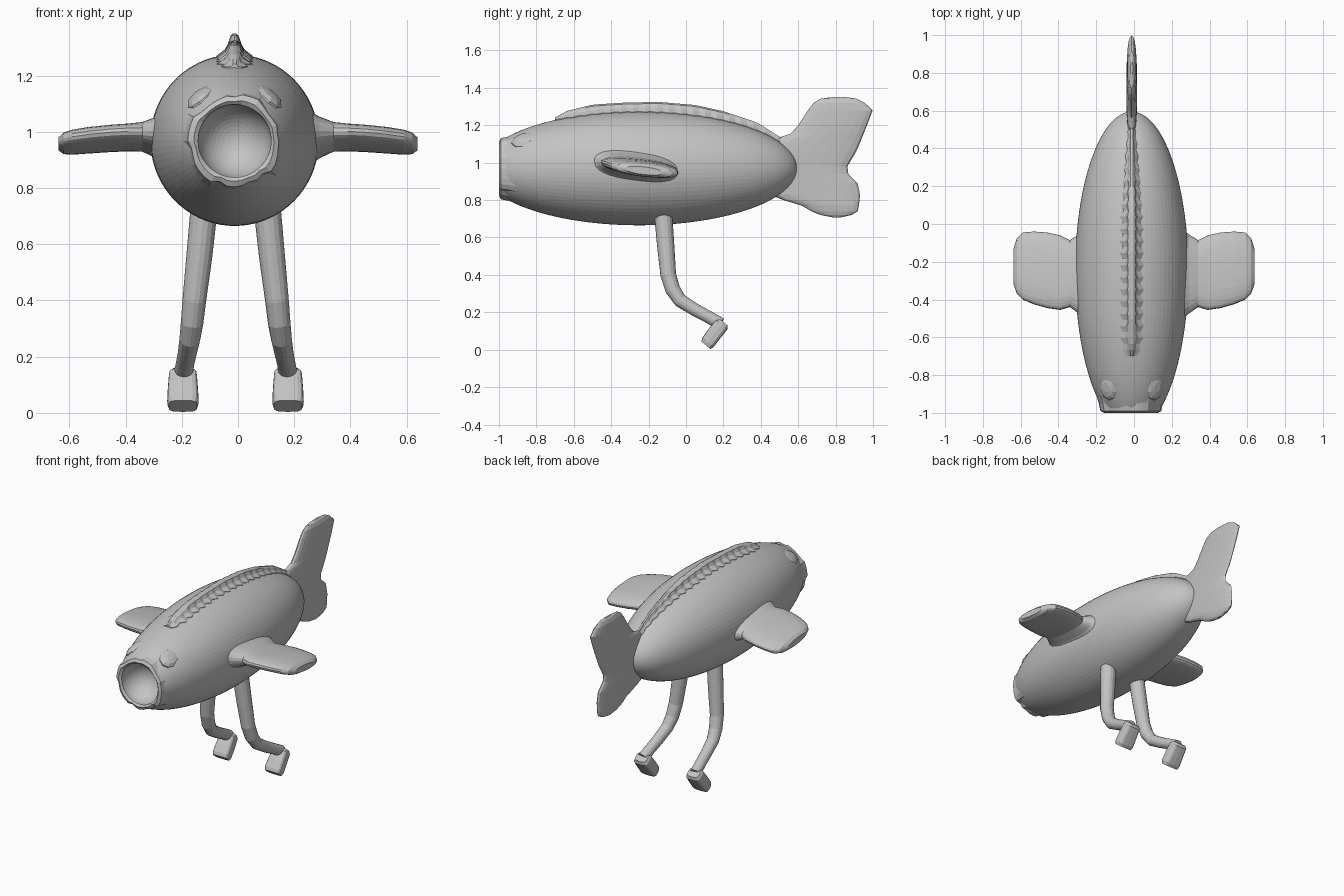
import bpy, bmesh, math, random
from mathutils import Vector

if "Cube" in bpy.data.objects:
    bpy.data.objects.remove(bpy.data.objects["Cube"])

random.seed(4)
CX, CY, CZ = -0.012, -0.25, 0.97        # body centre
RX, RY, RZ = 0.30, 0.845, 0.305         # body radii

grey = bpy.data.materials.new("plain grey")
grey.diffuse_color = (0.55, 0.55, 0.55, 1)
grey.use_nodes = True
grey.node_tree.nodes["Principled BSDF"].inputs["Base Color"].default_value = grey.diffuse_color


def skin(name, rings, loop=False):
    """Join rings of points into a closed surface (capped, or looped round)."""
    bm = bmesh.new()
    rows = [[bm.verts.new(p) for p in r] for r in rings]
    n = len(rows[0])
    pairs = list(zip(rows, rows[1:])) + ([(rows[-1], rows[0])] if loop else [])
    for a, b in pairs:
        for i in range(n):
            j = (i + 1) % n
            bm.faces.new((a[i], a[j], b[j], b[i]))
    if not loop:
        bm.faces.new(rows[0])
        bm.faces.new(rows[-1])
    bmesh.ops.recalc_face_normals(bm, faces=bm.faces)
    me = bpy.data.meshes.new(name)
    bm.to_mesh(me)
    bm.free()
    me.materials.append(grey)
    ob = bpy.data.objects.new(name, me)
    bpy.context.collection.objects.link(ob)
    return ob


def ring(c, u, v, n=20, e=2.0):
    """Superellipse around c with half axes u and v."""
    c, u, v = Vector(c), Vector(u), Vector(v)
    f = lambda t: math.copysign(abs(t) ** (2 / e), t)
    return [c + u * f(math.cos(a)) + v * f(math.sin(a))
            for a in (2 * math.pi * i / n for i in range(n))]


def swell(y):
    """Body radius factor at y."""
    return math.sqrt(max(0, 1 - ((y - CY) / RY) ** 2))


def body_ring(y, k):
    return ring((CX, y, CZ), (RX * k, 0, 0), (0, 0, RZ * k), 72)


# Body with a hollow round mouth
outer = []
for i in range(48):
    a = math.radians(1 + i * (150.5 - 1) / 47)
    outer.append(body_ring(CY + RY * math.cos(a), math.sin(a)))
bowl = []
for i in range(13):
    a = math.radians(i * 89 / 12)
    r = 0.13 * math.cos(a)
    bowl.append(ring((CX, -0.985 + 0.14 * math.sin(a), CZ - 0.003),
                     (r, 0, 0), (0, 0, r), 72))
skin("body", outer + bowl)

# Ragged lip
N = 36
jag = [random.uniform(-0.008, 0.01) for _ in range(N)]
lip = []
for y, r, k in ((-0.90, 0.182, 1.2), (-0.95, 0.168, 0.9), (-0.99, 0.160, 1),
                (-1.0, 0.142, 0.5), (-0.99, 0.130, 0), (-0.93, 0.130, 0)):
    pts = ring((CX, y, CZ - 0.002), (r, 0, 0), (0, 0, r), N)
    mid = Vector((CX, y, CZ))
    lip.append([p + (p - mid).normalized() * jag[i] * k for i, p in enumerate(pts)])
skin("mouth_lip", lip, loop=True)

# Low brow bumps above the mouth
for s, side in ((-1, "left"), (1, "right")):
    out = Vector((0.62 * s, -0.25, 0.78)).normalized()
    along = Vector((0, 1, 0.25)).normalized()
    across = out.cross(along).normalized()
    base = Vector((CX + 0.125 * s, -0.86, CZ + 0.155))
    skin(side + "_brow", [ring(base + out * h, along * (0.075 * k), across * (0.055 * k), 10)
                          for h, k in ((-0.03, 1.15), (0.0, 1), (0.012, 0.75), (0.018, 0.35))])

# Back crest
top_line = [(-0.71, 1.235), (-0.64, 1.275), (-0.5, 1.31), (-0.35, 1.32), (-0.15, 1.325),
            (0.05, 1.308), (0.2, 1.275), (0.38, 1.215), (0.53, 1.12)]


def interp(t, table):
    for (a, p), (b, q) in zip(table, table[1:]):
        if t <= b:
            return p + (q - p) * (t - a) / (b - a)
    return table[-1][1]


crest = []
for i in range(39):
    y = -0.70 + 1.22 * i / 38
    w = interp(y, [(-0.71, 0.03), (-0.6, 0.055), (0.0, 0.055), (0.25, 0.04), (0.53, 0.015)])
    w *= 1 + (0.16 if i % 2 else -0.16)
    s = CZ + RZ * swell(y) * math.sqrt(max(0.1, 1 - (w / (RX * swell(y))) ** 2))
    top = max(interp(y, top_line), s + 0.012)
    half = [(w, s - 0.02), (w, s + 0.003), (w * 0.55, s + (top - s) * 0.45),
            (min(0.022, w * 0.4), top - 0.008), (0.006, top)]
    prof = half + [(-x, z) for x, z in reversed(half)]
    crest.append([Vector((CX + x, y, z)) for x, z in prof])
skin("back_crest", crest)

# Forked tail: rows of z, front edge, rear edge, half thickness
tail = [(0.708, 0.78, 0.83, 0.008), (0.72, 0.72, 0.885, 0.016), (0.74, 0.67, 0.918, 0.022),
        (0.77, 0.62, 0.924, 0.026), (0.80, 0.52, 0.928, 0.026), (0.83, 0.45, 0.93, 0.026),
        (0.89, 0.42, 0.918, 0.026), (0.94, 0.42, 0.868, 0.026), (0.98, 0.42, 0.863, 0.026),
        (1.06, 0.42, 0.91, 0.028), (1.11, 0.46, 0.932, 0.028), (1.135, 0.50, 0.942, 0.028),
        (1.155, 0.56, 0.95, 0.028), (1.20, 0.60, 0.968, 0.028), (1.28, 0.652, 0.998, 0.026),
        (1.32, 0.683, 0.955, 0.022), (1.342, 0.72, 0.91, 0.014), (1.35, 0.78, 0.86, 0.006)]
skin("tail_fin", [ring((CX, (a + b) / 2, z), (0, (b - a) / 2, 0), (t, 0, 0), 20, 2.2)
                  for z, a, b, t in tail])

# Side fins: rows of x, front edge, rear edge, centre height, half thickness
fin = [(0.24, -0.52, -0.01, 0.975, 0.10), (0.29, -0.475, -0.055, 0.98, 0.068),
       (0.34, -0.44, -0.085, 0.982, 0.047), (0.39, -0.455, -0.06, 0.98, 0.042),
       (0.46, -0.445, -0.045, 0.976, 0.041), (0.53, -0.425, -0.04, 0.97, 0.04),
       (0.59, -0.40, -0.045, 0.963, 0.038), (0.62, -0.37, -0.075, 0.959, 0.033),
       (0.638, -0.32, -0.13, 0.957, 0.02)]
# Legs: centre (x, y, z) and radius from hip to ankle
leg = [((0.105, -0.13, 0.80), 0.049), ((0.115, -0.12, 0.70), 0.048), ((0.13, -0.108, 0.55), 0.046),
       ((0.147, -0.095, 0.40), 0.042), ((0.155, -0.07, 0.32), 0.040), ((0.163, -0.03, 0.262), 0.037),
       ((0.172, 0.05, 0.212), 0.034), ((0.180, 0.12, 0.175), 0.033), ((0.187, 0.185, 0.138), 0.034)]
# Feet: centre (y, z), half width, half thickness
foot = [(0.202, 0.146, 0.040, 0.026), (0.190, 0.133, 0.050, 0.040), (0.150, 0.083, 0.054, 0.040),
        (0.118, 0.040, 0.056, 0.039), (0.106, 0.024, 0.050, 0.032)]
for s, side in ((-1, "left"), (1, "right")):
    skin(side + "_fin", [ring((s * x, (a + b) / 2, z), (0, (b - a) / 2, -0.055 * (b - a)),
                              (0, 0, t), 28, 2.4) for x, a, b, z, t in fin])
    pts = [Vector((CX * 0.7 + s * c[0], c[1], c[2])) for c, r in leg]
    rings = []
    for i, p in enumerate(pts):
        d = (pts[min(i + 1, len(pts) - 1)] - pts[max(i - 1, 0)]).normalized()
        v = d.cross(Vector((1, 0, 0))).normalized()
        rings.append(ring(p, v.cross(d) * leg[i][1], v * leg[i][1], 16))
    skin(side + "_leg", rings)
    skin(side + "_foot", [ring((-0.009 + s * 0.187, y, z), (w, 0, 0), (0, 0.77 * t, -0.63 * t), 16, 4)
                          for y, z, w, t in foot])
